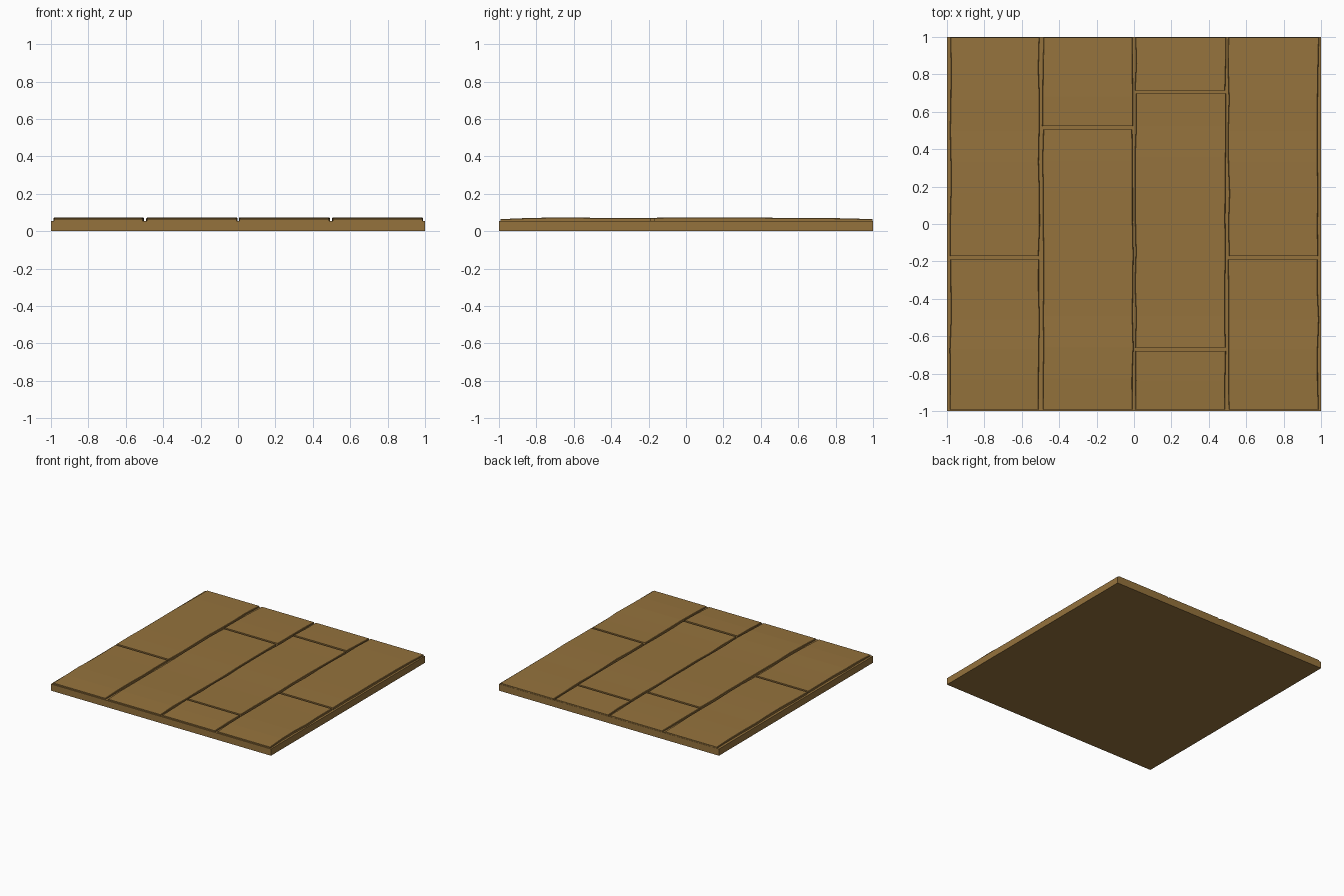
import bpy, bmesh, math, random

if "Cube" in bpy.data.objects:
    bpy.data.objects.remove(bpy.data.objects["Cube"])

random.seed(4)

wood = bpy.data.materials.new("brown_wood")
wood.diffuse_color = (0.30, 0.17, 0.046, 1)
wood.use_nodes = True
wood.node_tree.nodes["Principled BSDF"].inputs["Base Color"].default_value = wood.diffuse_color

BASE_TOP = 0.055


def add_object(name, bm):
    bmesh.ops.recalc_face_normals(bm, faces=bm.faces)
    me = bpy.data.meshes.new(name)
    bm.to_mesh(me)
    bm.free()
    me.materials.append(wood)
    ob = bpy.data.objects.new(name, me)
    bpy.context.collection.objects.link(ob)
    return ob


def top_height(y):
    # gently worn surface that dips at the front and back edges
    dip = 0.009 * max(0.0, (abs(y) - 0.75) / 0.25)
    return 0.0725 + 0.0015 * math.sin(6.5 * y + 0.6) - dip


def plank(name, x0, x1, y0, y1):
    # board lofted along y from chamfered sections with slightly wavy sides
    bm = bmesh.new()
    n = max(2, round((y1 - y0) / 0.17))
    rings = []
    for i in range(n + 1):
        y = y0 + (y1 - y0) * i / n
        a = x0 + random.uniform(-0.004, 0.004)
        b = x1 + random.uniform(-0.004, 0.004)
        z = top_height(y)
        section = [(a, BASE_TOP - 0.005), (a, z - 0.003), (a + 0.003, z),
                   (b - 0.003, z), (b, z - 0.003), (b, BASE_TOP - 0.005)]
        rings.append([bm.verts.new((x, y, h)) for x, h in section])
    for r, s in zip(rings, rings[1:]):
        for k in range(6):
            j = (k + 1) % 6
            bm.faces.new((r[k], r[j], s[j], s[k]))
    bm.faces.new(rings[0])
    bm.faces.new(rings[-1])
    add_object(name, bm)


# backing slab
bm = bmesh.new()
bmesh.ops.create_cube(bm, size=1)
for v in bm.verts:
    v.co = (v.co.x * 2, v.co.y * 2, (v.co.z + 0.5) * BASE_TOP)
add_object("floor_base", bm)

# four rows of planks: x range, joints along y
rows = [((-0.982, -0.507), (-0.18,)),
        ((-0.487, -0.006), (0.515,)),
        ((0.008, 0.489), (-0.67, 0.706)),
        ((0.506, 0.985), (-0.18,))]
GAP = 0.009
for r, ((x0, x1), joints) in enumerate(rows):
    stops = [-0.99 - GAP, *joints, 0.998 + GAP]
    stops[0] = -0.992 - GAP
    for i, (a, b) in enumerate(zip(stops, stops[1:])):
        plank(f"plank_{r + 1}_{i + 1}", x0, x1, a + GAP, b - GAP)
